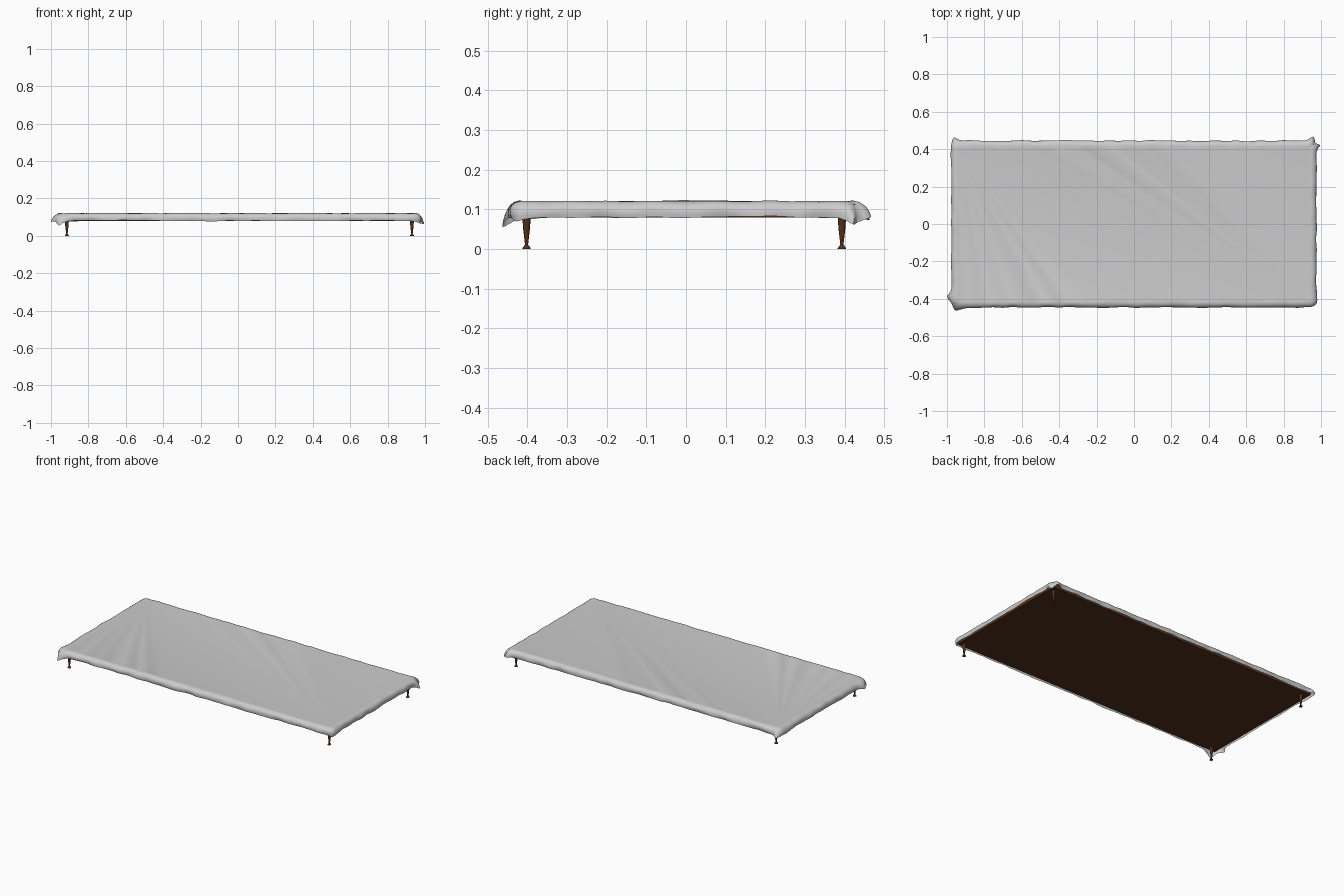
import bpy, bmesh, math
from mathutils import Vector, noise

if "Cube" in bpy.data.objects:
    bpy.data.objects.remove(bpy.data.objects["Cube"])


def material(name, rgb):
    m = bpy.data.materials.new(name)
    m.diffuse_color = (*rgb, 1)
    m.use_nodes = True
    m.node_tree.nodes["Principled BSDF"].inputs["Base Color"].default_value = m.diffuse_color
    return m


cloth_mat = material("pale grey cloth", (0.60, 0.60, 0.61))
wood_mat = material("dark brown wood", (0.085, 0.03, 0.01))


def make_object(name, bm, mat, angle=40):
    mesh = bpy.data.meshes.new(name)
    bm.to_mesh(mesh)
    bm.free()
    ob = bpy.data.objects.new(name, mesh)
    bpy.context.collection.objects.link(ob)
    mesh.materials.append(mat)
    bpy.ops.object.select_all(action='DESELECT')
    ob.select_set(True)
    bpy.context.view_layer.objects.active = ob
    bpy.ops.object.shade_smooth_by_angle(angle=math.radians(angle))
    return ob


# Wooden board under the cloth
bm = bmesh.new()
bmesh.ops.create_cube(bm, size=1)
for v in bm.verts:
    v.co = Vector((v.co.x * 1.918, v.co.y * 0.852, 0.0965 + v.co.z * 0.035))
make_object("table_board", bm, wood_mat)

# Turned, tapered legs with a small flared foot
LEG = [(0.0105, 0), (0.0105, 0.002), (0.004, 0.011), (0.0045, 0.016),
       (0.0085, 0.05), (0.0105, 0.080)]
SIDES = 16


def leg(name, x, y):
    bm = bmesh.new()
    rings = []
    for r, z in LEG:
        rings.append([bm.verts.new((x + r * math.cos(a), y + r * math.sin(a), z))
                      for a in (2 * math.pi * i / SIDES for i in range(SIDES))])
    for lo, hi in zip(rings, rings[1:]):
        for i in range(SIDES):
            j = (i + 1) % SIDES
            bm.faces.new((lo[i], lo[j], hi[j], hi[i]))
    bm.faces.new(rings[0][::-1])
    bm.faces.new(rings[-1])
    make_object(name, bm, wood_mat)


for side, x in (("left", -0.915), ("right", 0.93)):
    for end, y in (("front", -0.402), ("back", 0.393)):
        leg(f"{end}_{side}_leg", x, y)

# Draped cloth: rounded-rectangle rings from the flat top down to a wavy hem
HX, HY, R, STEP = 0.975, 0.445, 0.04, 0.02
ROWS = [(-0.036, 0.120), (-0.026, 0.121), (-0.014, 0.118), (-0.005, 0.111),
        (0, 0.102), (0.001, 0.094), (0, 0.086), (-0.002, 0.079)]
# Corner folds: position on the hem, pull direction, reach
FOLDS = [(-0.975, -0.39, -0.026, 0, -0.006, 0.025),
         (-0.955, -0.445, -0.006, -0.022, -0.026, 0.022),
         (-0.92, -0.445, 0, -0.010, -0.004, 0.02),
         (-0.96, 0.44, -0.004, 0.026, -0.004, 0.022),
         (0.945, 0.445, 0.006, 0.026, 0.004, 0.022),
         (0.975, 0.425, 0.024, 0.002, -0.018, 0.022),
         (0.968, 0.438, -0.022, -0.022, -0.004, 0.010),
         (0.97, -0.43, 0.006, -0.002, -0.010, 0.025)]


def outline(offset):
    """Points round the rectangle, counter-clockwise, equal count for every offset."""
    cx, cy, r = HX - R, HY - R, R + offset
    corners = [(cx, cy), (-cx, cy), (-cx, -cy), (cx, -cy)]
    pts = []
    for k, (x, y) in enumerate(corners):
        arc = [Vector((x + r * math.cos(a), y + r * math.sin(a), 0))
               for a in (math.pi / 2 * (k + i / 8) for i in range(9))]
        pts += arc
        nx, ny = corners[(k + 1) % 4]
        move = Vector((nx - x, ny - y, 0))
        n = round(move.length / STEP)
        pts += [arc[-1] + move * (i / n) for i in range(1, n)]
    return pts


bm = bmesh.new()
base = outline(0)
rings = []
for row, (offset, z) in enumerate(ROWS):
    t = row / (len(ROWS) - 1)
    ring = []
    for p, b in zip(outline(offset), base):
        co = Vector((p.x, p.y, z))
        if row:
            # soft wrinkles and an uneven hem
            n = noise.noise_vector(Vector((b.x * 14, b.y * 14, z * 22)))
            slow = noise.noise(Vector((b.x * 3, b.y * 3, 5)))
            amp = 0.003 + 0.004 * t
            co += Vector((n.x * amp, n.y * amp, n.z * 0.003 + slow * 0.006 * t * t))
            for fx, fy, dx, dy, dz, reach in FOLDS:
                d2 = (b.x - fx) ** 2 + (b.y - fy) ** 2
                w = math.exp(-d2 / (reach * reach)) * t ** 1.3
                co += Vector((dx, dy, dz)) * w
        co.x = max(-1, min(1, co.x))
        ring.append(bm.verts.new(co))
    rings.append(ring)
count = len(base)
for up, down in zip(rings, rings[1:]):
    for i in range(count):
        j = (i + 1) % count
        bm.faces.new((up[i], down[i], down[j], up[j]))
bm.faces.new(rings[0])
make_object("draped_cloth", bm, cloth_mat, 60)
